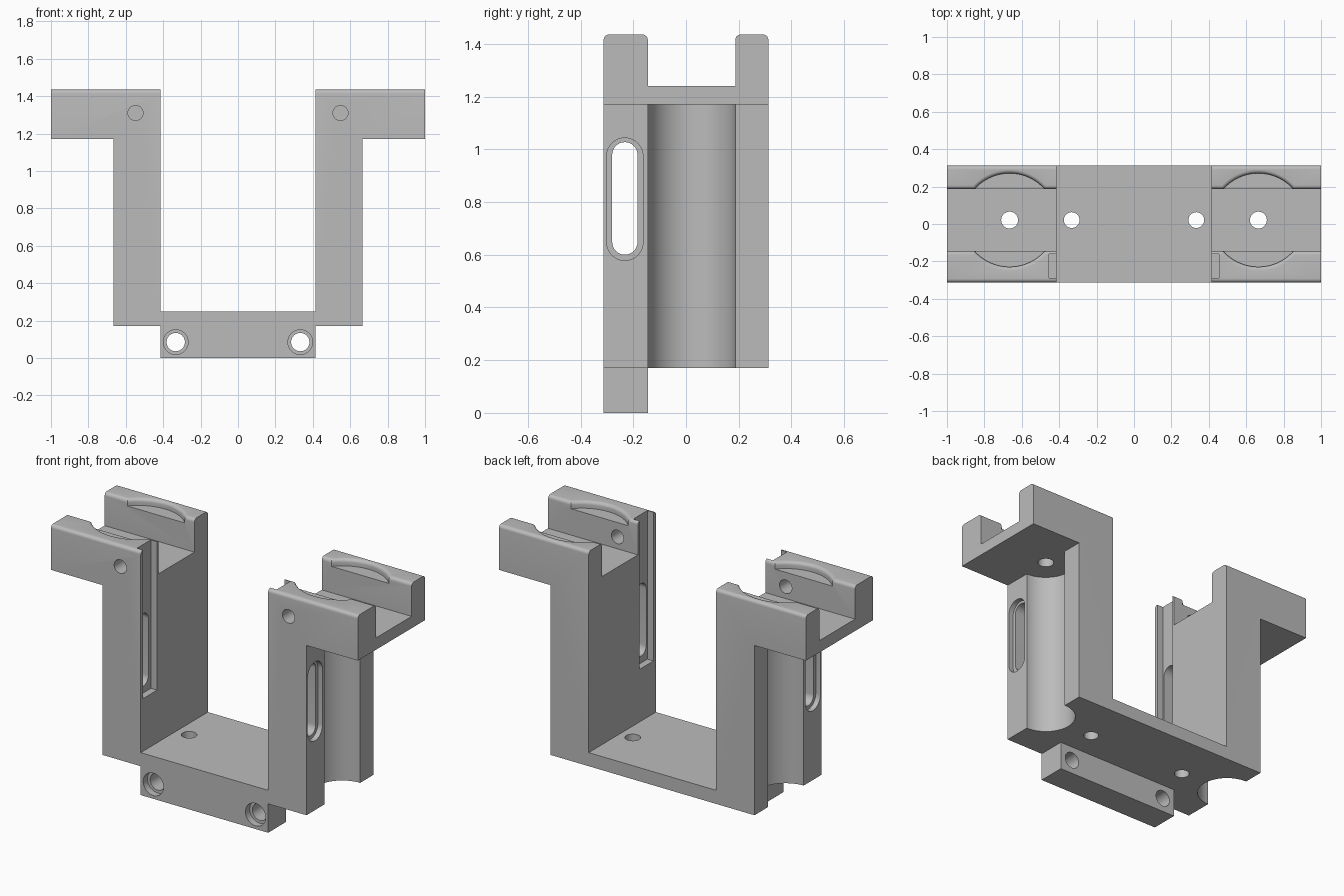
import bpy, bmesh
from math import cos, sin, pi, radians

cube = bpy.data.objects.get("Cube")
if cube:
    bpy.data.objects.remove(cube, do_unlink=True)

grey = bpy.data.materials.new("plain grey")
grey.use_nodes = True
colour = (0.5, 0.5, 0.5, 1)
grey.diffuse_color = colour
grey.node_tree.nodes["Principled BSDF"].inputs["Base Color"].default_value = colour


def loft(name, axis, sections):
    """Closed solid through (offset, outline) sections along an axis."""
    place = {"X": lambda t, a, b: (t, a, b),
             "Y": lambda t, a, b: (a, t, b),
             "Z": lambda t, a, b: (a, b, t)}[axis]
    bm = bmesh.new()
    rings = [[bm.verts.new(place(t, a, b)) for a, b in pts] for t, pts in sections]
    for low, high in zip(rings, rings[1:]):
        for i in range(len(low)):
            bm.faces.new((low[i - 1], low[i], high[i], high[i - 1]))
    bm.faces.new(rings[0])
    bm.faces.new(rings[-1])
    bmesh.ops.recalc_face_normals(bm, faces=bm.faces)
    mesh = bpy.data.meshes.new(name)
    bm.to_mesh(mesh)
    bm.free()
    mesh.materials.append(grey)
    obj = bpy.data.objects.new(name, mesh)
    bpy.context.collection.objects.link(obj)
    return obj


def prism(name, axis, start, end, pts):
    return loft(name, axis, [(start, pts), (end, pts)])


def arc(a, b, r, start, end, steps):
    angles = [radians(start + (end - start) * i / steps) for i in range(steps + 1)]
    return [(a + r * cos(t), b + r * sin(t)) for t in angles]


def circle(a, b, r, steps=48):
    return arc(a, b, r, 0, 360, steps)[:-1]


def stadium(a, low, high, r):
    return arc(a, high - r, r, 0, 180, 16) + arc(a, low + r, r, 180, 360, 16)


def combine(obj, tool, operation="DIFFERENCE"):
    """Apply a boolean at once and drop the tool."""
    mod = obj.modifiers.new("cut", "BOOLEAN")
    mod.operation, mod.object, mod.solver = operation, tool, "EXACT"
    graph = bpy.context.evaluated_depsgraph_get()
    result = bpy.data.meshes.new_from_object(obj.evaluated_get(graph))
    obj.modifiers.clear()
    obj.data = result
    bpy.data.objects.remove(tool, do_unlink=True)


# Main levels and depths
FRONT, BACK, TOP = -0.3125, 0.3125, 1.435
RAIL_F, RAIL_B = -0.145, 0.187
MID = (RAIL_F + RAIL_B) / 2
SHELF, FOOT, R = 1.24, 0.17, 0.02

# Body: front outline crossed with side outline
half = [(0.415, -0.1), (0.415, FOOT), (0.665, FOOT), (0.665, 1.17),
        (1, 1.17), (1, 1.6), (0.415, 1.6), (0.415, 0.25)]
body = prism("bracket_body", "Y", -0.5, 0.5,
             half + [(-x, z) for x, z in reversed(half)])


def rail_top(y0, y1):
    return arc(y1 - R, TOP - R, R, 0, 90, 6) + arc(y0 + R, TOP - R, R, 90, 180, 6)


side = ([(FRONT, 0), (RAIL_F, 0), (RAIL_F, FOOT), (BACK, FOOT)]
        + rail_top(RAIL_B, BACK) + [(RAIL_B, SHELF), (RAIL_F, SHELF)]
        + rail_top(FRONT, RAIL_F))
combine(body, prism("side_outline", "X", -1.2, 1.2, side), "INTERSECT")

# Round seat in the rail tops, with a rounded rim
seat = [(1.395, 0.25)] + [(z, r) for r, z in arc(0.27, TOP - R, R, 180, 90, 5)] + [(1.6, 0.27)]

for s in (-1, 1):
    cutters = [
        # Half-round channel down the outside of the arm
        prism("channel", "Z", 0.1, 1.17, circle(s * 0.665, MID, 0.166, 64)),
        loft("seat", "Z", [(z, circle(s * 0.665, MID, r, 96)) for z, r in seat]),
        # Holes in shelf, floor and front rail
        prism("shelf_hole", "Z", 1.1, 1.3, circle(s * 0.665, MID, 0.045)),
        prism("floor_hole", "Z", 0.1, 0.3, circle(s * 0.333, MID, 0.042)),
        prism("rail_hole", "Y", -0.4, -0.1, circle(s * 0.548, 1.31, 0.04)),
        # Long slot through the arm with its outer recess and inner groove
        prism("slot", "X", s * 0.3, s * 0.8, stadium(-0.232, 0.6, 1.027, 0.048)),
        prism("slot_recess", "X", s * 0.635, s * 0.8, stadium(-0.232, 0.578, 1.043, 0.069)),
        prism("groove", "X", s * 0.3, s * 0.455,
              [(-0.29, 0.56), (-0.16, 0.56), (-0.16, 1.6), (-0.29, 1.6)]),
        # Counterbored mounting hole in the front foot
        prism("foot_hole", "Y", -0.4, -0.1, circle(s * 0.333, 0.085, 0.049)),
        prism("foot_recess", "Y", -0.4, FRONT + 0.04, circle(s * 0.333, 0.085, 0.066)),
    ]
    for cutter in cutters:
        combine(body, cutter)

# Smooth curved walls, crisp edges
bpy.ops.object.select_all(action="DESELECT")
body.select_set(True)
bpy.context.view_layer.objects.active = body
bpy.ops.object.shade_smooth_by_angle(angle=radians(30))
